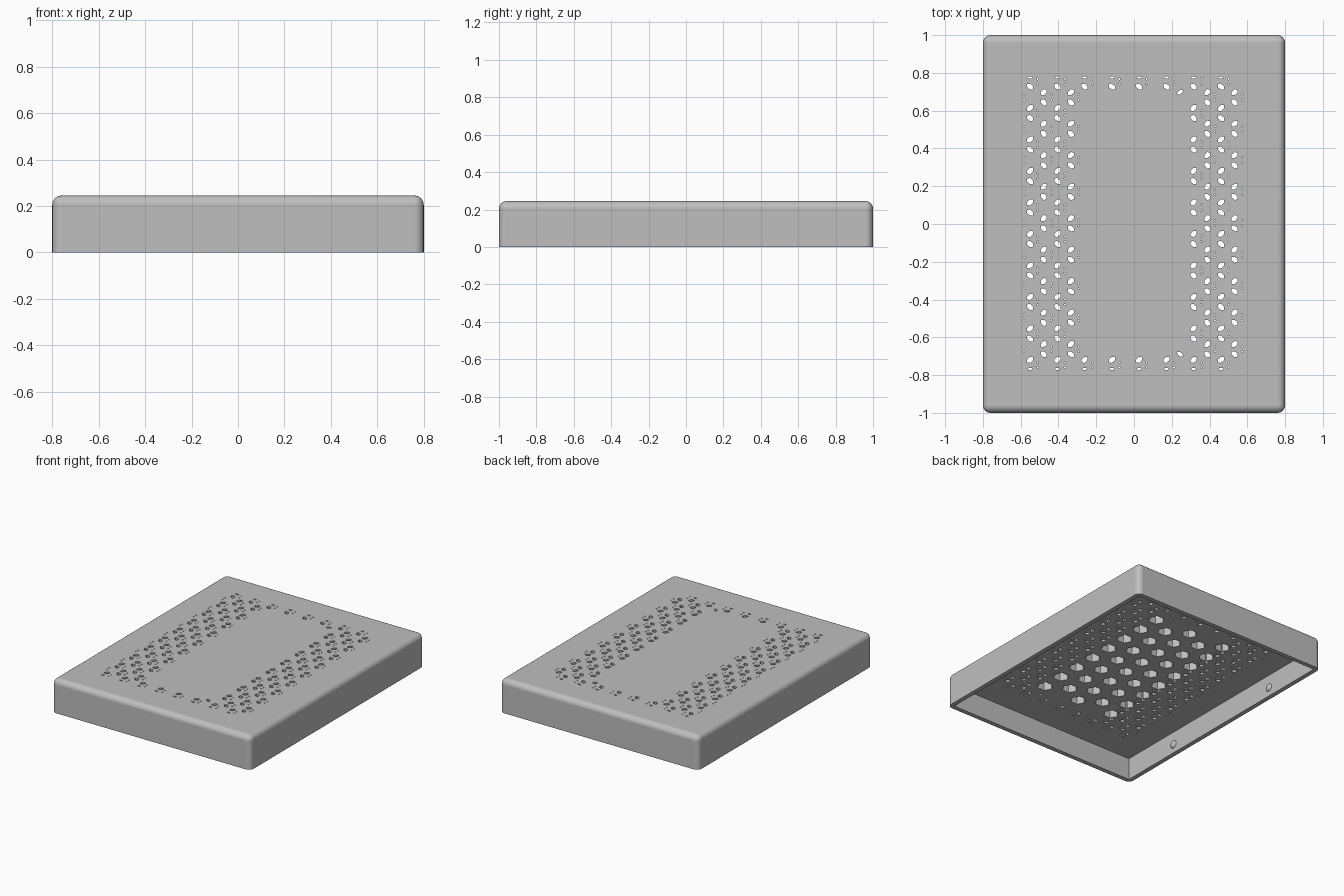
import bpy, bmesh, math
from mathutils import Matrix, Vector

old = bpy.data.objects.get("Cube")
if old:
    bpy.data.objects.remove(old, do_unlink=True)

W, D, H = 1.6, 2.0, 0.245       # outer size
WALL, CEILING = 0.033, 0.16     # wall thickness, underside of the top plate
ROW = 1 / 6                     # spacing of the pattern along y
COL = ROW * math.sqrt(3) / 4    # spacing of the pattern along x

grey = bpy.data.materials.new("light_grey")
grey.use_nodes = True
grey.diffuse_color = (0.52, 0.52, 0.52, 1)
grey.node_tree.nodes["Principled BSDF"].inputs["Base Color"].default_value = grey.diffuse_color


def make_object(name, bm):
    bmesh.ops.recalc_face_normals(bm, faces=bm.faces)
    mesh = bpy.data.meshes.new(name)
    bm.to_mesh(mesh)
    bm.free()
    mesh.materials.append(grey)
    ob = bpy.data.objects.new(name, mesh)
    bpy.context.collection.objects.link(ob)
    return ob


def add_box(bm, size, bottom):
    m = Matrix.Translation((0, 0, bottom + size[2] / 2)) @ Matrix.Diagonal((*size, 1))
    bmesh.ops.create_cube(bm, size=1, matrix=m)


def add_prism(bm, x, y, rx, ry, angle, sides, z0, z1):
    """Upright prism with an elliptical outline, turned about z."""
    turn = Matrix.Rotation(angle, 3, "Z")
    rings = [[], []]
    for i in range(sides):
        a = 2 * math.pi * i / sides
        p = turn @ Vector((rx * math.cos(a), ry * math.sin(a), 0))
        for ring, z in zip(rings, (z0, z1)):
            ring.append(bm.verts.new((x + p.x, y + p.y, z)))
    low, high = rings
    bm.faces.new(low[::-1])
    bm.faces.new(high)
    for i in range(sides):
        j = (i + 1) % sides
        bm.faces.new((low[i], low[j], high[j], high[i]))


def cut(target, cutter):
    """Subtract the cutter, apply the result and delete the cutter."""
    cutter.hide_render = True
    mod = target.modifiers.new("cut", "BOOLEAN")
    mod.operation, mod.solver, mod.object = "DIFFERENCE", "EXACT", cutter
    graph = bpy.context.evaluated_depsgraph_get()
    mesh = bpy.data.meshes.new_from_object(target.evaluated_get(graph))
    target.modifiers.clear()
    target.data = mesh
    bpy.data.objects.remove(cutter, do_unlink=True)


# Cover body: box with rounded corners and top edge
bm = bmesh.new()
add_box(bm, (W, D, H), 0)
edges = [e for e in bm.edges if max(v.co.z for v in e.verts) > H / 2]
bmesh.ops.bevel(bm, geom=edges, offset=0.04, segments=6, profile=0.5, affect="EDGES")
cover = make_object("cover", bm)

# Hollow inside, open below
bm = bmesh.new()
add_box(bm, (W - 2 * WALL, D - 2 * WALL, CEILING + 0.1), -0.1)
cut(cover, make_object("cavity_cutter", bm))

# Blind hexagonal pockets under the solid centre
bm = bmesh.new()
for i in range(-2, 3):
    odd = i % 2
    for j in range(7 if odd else 8):
        y = (j - (3 if odd else 3.5)) * ROW
        add_prism(bm, i * 2 * COL, y, 0.052, 0.052, 0, 6, CEILING - 0.04, H - 0.012)
cut(cover, make_object("pocket_cutter", bm))

# Perforations: staggered cells of two slanted openings and small pinholes
bm = bmesh.new()
span = (CEILING - 0.04, H + 0.05)
for k in range(-1, 16):
    x = -0.55 + k * COL
    odd = k % 2
    for j in range(9 if odd else 10):
        y = (4 - j if odd else 4.5 - j) * ROW + 0.004
        outer = abs(y) > 0.7
        if abs(x) < 0.3 and not outer:
            # one lone opening at each right-hand corner of the solid centre
            if x > 0.2 and abs(y) > 0.65:
                s = math.copysign(1, y)
                add_prism(bm, x, y + s * 0.027, 0.019, 0.011, s * 0.6, 6, *span)
            continue
        for s in (1, -1):
            add_prism(bm, x + 0.04, y + s * 0.014, 0.005, 0.005, 0, 6, *span)
            if k < 0:
                continue
            if outer and s * y > 0:
                add_prism(bm, x, y + s * 0.021, 0.014, 0.006, 0, 6, *span)
            else:
                add_prism(bm, x, y + s * 0.027, 0.021, 0.014, s * 0.75, 6, *span)
cut(cover, make_object("perforation_cutter", bm))


def smooth(ob):
    bpy.ops.object.select_all(action="DESELECT")
    ob.select_set(True)
    bpy.context.view_layer.objects.active = ob
    bpy.ops.object.shade_smooth_by_angle(angle=math.radians(30))


smooth(cover)
weighted = cover.modifiers.new("flat_panels", "WEIGHTED_NORMAL")
weighted.keep_sharp = True

# Round snap bumps inside the long walls
for side, x in (("left", W / 2 - WALL), ("right", WALL - W / 2)):
    for end, y in (("front", -0.5), ("back", 0.5)):
        bm = bmesh.new()
        m = Matrix.Translation((x, y, 0.065)) @ Matrix.Diagonal((0.015, 0.028, 0.028, 1))
        bmesh.ops.create_uvsphere(bm, u_segments=20, v_segments=12, radius=1, matrix=m)
        smooth(make_object(f"snap_bump_{end}_{side}", bm))
